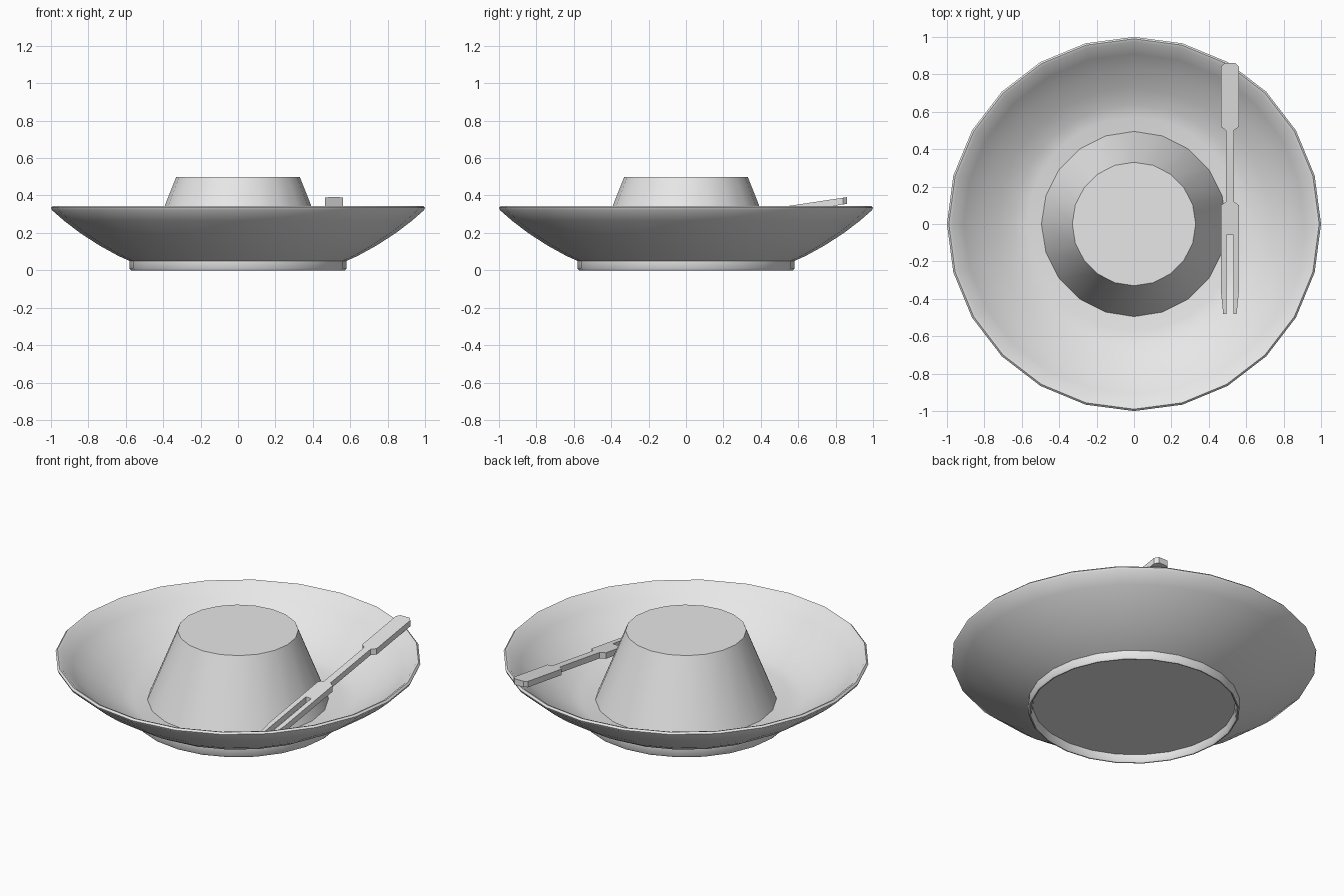
import bpy
import bmesh
import math

cube = bpy.data.objects.get("Cube")
if cube:
    bpy.data.objects.remove(cube, do_unlink=True)

GREY = (0.8, 0.8, 0.8, 1.0)
grey = bpy.data.materials.new("plain_grey")
grey.use_nodes = True
grey.diffuse_color = GREY
grey.node_tree.nodes["Principled BSDF"].inputs["Base Color"].default_value = GREY


def finish(bm, name, smooth=True):
    """Turn a bmesh into a named, shaded object."""
    bmesh.ops.recalc_face_normals(bm, faces=bm.faces)
    mesh = bpy.data.meshes.new(name)
    bm.to_mesh(mesh)
    bm.free()
    mesh.materials.append(grey)
    obj = bpy.data.objects.new(name, mesh)
    bpy.context.collection.objects.link(obj)
    if smooth:
        bpy.ops.object.select_all(action='DESELECT')
        obj.select_set(True)
        bpy.context.view_layer.objects.active = obj
        bpy.ops.object.shade_smooth_by_angle(angle=math.radians(35))
    return obj


def lathe(name, profile, sides):
    """Spin a (radius, height) profile around the z axis."""
    bm = bmesh.new()
    verts = [bm.verts.new((r, 0, z)) for r, z in profile]
    edges = [bm.edges.new(pair) for pair in zip(verts, verts[1:])]
    bmesh.ops.spin(bm, geom=verts + edges, cent=(0, 0, 0), axis=(0, 0, 1),
                   angle=math.tau, steps=sides, use_merge=False)
    bmesh.ops.remove_doubles(bm, verts=bm.verts, dist=0.0005)
    return finish(bm, name)


# Shallow bowl: recessed underside, foot ring, curved wall, rounded rim, inside
lathe("plate", [
    (0, 0.045), (0.555, 0.045), (0.56, 0.01), (0.567, 0), (0.573, 0),
    (0.58, 0.01), (0.58, 0.05), (0.64, 0.077), (0.74, 0.132), (0.845, 0.2),
    (0.93, 0.265), (0.995, 0.322), (1.0, 0.335), (0.99, 0.345),
    (0.975, 0.34), (0.91, 0.275), (0.83, 0.213), (0.73, 0.148),
    (0.64, 0.103), (0.57, 0.085), (0, 0.085)], 24)

# Tapered cake standing on the floor of the plate
lathe("cake", [(0, 0.085), (0.495, 0.085), (0.33, 0.5), (0, 0.5)], 20)

# Two-pronged fork leaning on the rim: half outline mirrored, then extruded
FORK_X, SLOPE, THICKNESS = 0.513, 0.15, 0.036
half = [(0.03, 0.86), (0.048, 0.84), (0.048, 0.52), (0.021, 0.5),
        (0.021, 0.12), (0.048, 0.1), (0.048, -0.36), (0.036, -0.48),
        (0.018, -0.48), (0.018, -0.06)]
outline = half + [(-x, y) for x, y in reversed(half)]
bm = bmesh.new()
face = bm.faces.new([bm.verts.new((FORK_X + x, y, 0.262 + SLOPE * y))
                     for x, y in outline])
solid = bmesh.ops.extrude_face_region(bm, geom=[face])
bmesh.ops.translate(bm, vec=(0, 0, -THICKNESS),
                    verts=[v for v in solid["geom"]
                           if isinstance(v, bmesh.types.BMVert)])
finish(bm, "fork", smooth=False)
